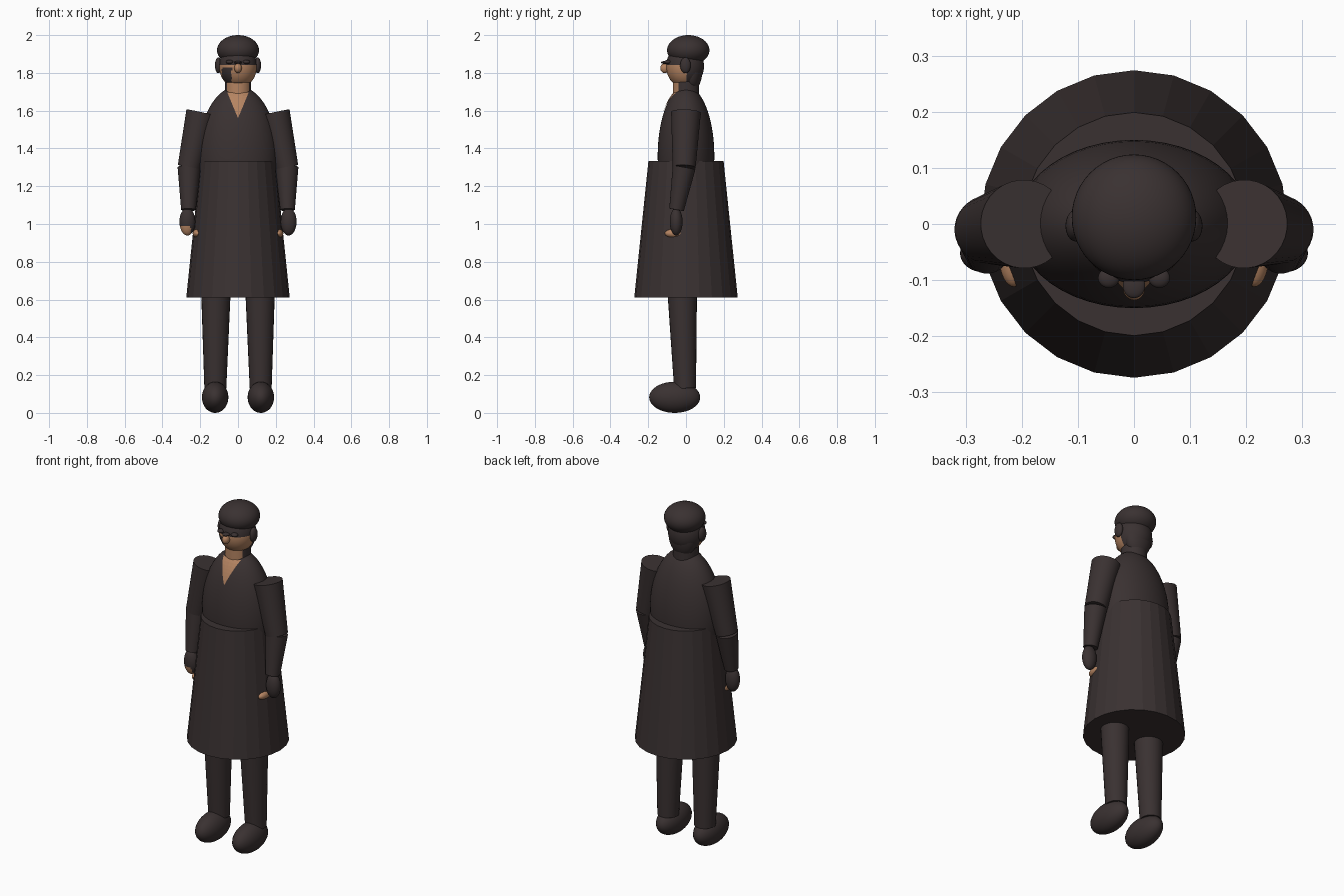
import bpy, math
from mathutils import Vector

cube = bpy.data.objects.get("Cube")
if cube:
    bpy.data.objects.remove(cube, do_unlink=True)


def material(name, rgb):
    m = bpy.data.materials.new(name)
    m.use_nodes = True
    m.diffuse_color = (*rgb, 1)
    m.node_tree.nodes["Principled BSDF"].inputs["Base Color"].default_value = (*rgb, 1)
    return m


dark = material("dark_cloth", (0.042, 0.031, 0.031))
skin = material("skin", (0.46, 0.23, 0.12))


def finish(name, mats, smooth=True):
    ob = bpy.context.object
    ob.name = name
    for m in mats:
        ob.data.materials.append(m)
    if smooth:
        bpy.ops.object.shade_smooth_by_angle(angle=math.radians(35))
    return ob


def paint(ob, rule):
    """Give faces the second material where rule(world centre) holds."""
    bpy.context.view_layer.update()
    for p in ob.data.polygons:
        p.material_index = int(rule(ob.matrix_world @ p.center))


def ellipsoid(name, centre, radii, mats=(dark,), segs=32, rings=20):
    bpy.ops.mesh.primitive_uv_sphere_add(segments=segs, ring_count=rings, radius=1, location=centre)
    bpy.context.object.scale = radii
    return finish(name, mats)


def limb(name, start, end, r_start, r_end, mats=(dark,), sides=24, smooth=True):
    """Capped tapered tube between two points."""
    a, b = Vector(start), Vector(end)
    axis = b - a
    bpy.ops.mesh.primitive_cone_add(vertices=sides, radius1=r_start, radius2=r_end,
                                    depth=axis.length, location=(a + b) / 2)
    ob = bpy.context.object
    ob.rotation_mode = 'QUATERNION'
    ob.rotation_quaternion = Vector((0, 0, 1)).rotation_difference(axis)
    return finish(name, mats, smooth)


# Coat: faceted skirt and rounded torso
limb("coat_skirt", (0, 0, 0.61), (0, 0, 1.333), 0.274, 0.199, smooth=False)
chest_c, chest_r = Vector((0, 0, 1.36)), Vector((0.21, 0.15, 0.37))
ellipsoid("coat_torso", chest_c, chest_r, segs=48, rings=32)

# Open collar: thin plate hugging the chest
rows, cols = 8, 4
verts, faces = [], []
for i in range(rows + 1):
    t = i / rows
    z = 1.56 + 0.135 * t
    for j in range(cols + 1):
        x = 0.056 * t * (2 * j / cols - 1)
        depth = 1 - (x / chest_r.x) ** 2 - ((z - chest_c.z) / chest_r.z) ** 2
        verts.append((x, -chest_r.y * math.sqrt(max(depth, 0)) - 0.004, z))
for i in range(rows):
    for j in range(cols):
        k = i * (cols + 1) + j
        faces.append((k, k + 1, k + cols + 2, k + cols + 1))
mesh = bpy.data.meshes.new("open_collar")
mesh.from_pydata(verts, [], faces)
collar = bpy.data.objects.new("open_collar", mesh)
bpy.context.collection.objects.link(collar)
mesh.materials.append(skin)

# Neck: skin in front, dark behind
neck = limb("neck", (0, 0, 1.62), (0, 0, 1.76), 0.07, 0.07, (dark, skin), 32)
paint(neck, lambda c: c.y < -0.02 and abs(c.x) < 0.06)

# Head: skin face with hair, chin beard and one bearded cheek
head = ellipsoid("head", (0, -0.005, 1.835), (0.1, 0.1, 0.115), (dark, skin), 64, 48)


def is_face(c):
    cheek = -0.085 < c.x < -0.033 and c.y < -0.03 and c.z < 1.825
    return c.y < 0.005 and 1.748 < c.z < 1.845 and not cheek


paint(head, is_face)
ellipsoid("back_hair", (0, 0.03, 1.82), (0.085, 0.057, 0.12))
ellipsoid("cap", (0, 0.012, 1.92), (0.111, 0.112, 0.08), segs=48, rings=28)
ellipsoid("nose", (0, -0.112, 1.825), (0.02, 0.024, 0.026), (skin,))
ellipsoid("nose_bridge", (0, -0.11, 1.855), (0.02, 0.022, 0.008))

# Paired parts
for side, s in (("left", 1), ("right", -1)):
    ellipsoid(side + "_ear", (s * 0.104, -0.003, 1.84), (0.018, 0.028, 0.042))
    ellipsoid(side + "_eye", (s * 0.045, -0.096, 1.858), (0.019, 0.018, 0.011))

    # Sleeves bend forward at the elbow
    elbow = (s * 0.259, -0.01, 1.3)
    wrist = (s * 0.262, -0.05, 1.075)
    limb(side + "_upper_sleeve", (s * 0.196, 0, 1.59), elbow, 0.079, 0.061, sides=32)
    limb(side + "_lower_sleeve", elbow, wrist, 0.061, 0.039, sides=32)

    # Gloved hand with bare fingertips, and the bare patch at the coat
    hand = ellipsoid(side + "_hand", (s * 0.268, -0.052, 1.012), (0.042, 0.034, 0.073), (dark, skin))
    paint(hand, lambda c: c.z < 0.985 and c.y < -0.05 and c.x < -0.25)
    ellipsoid(side + "_pocket_patch", (s * 0.214, -0.06, 0.95), (0.026, 0.052, 0.024), (skin,))

    # Legs and rounded shoes
    limb(side + "_leg", (s * 0.12, -0.005, 0.13), (s * 0.117, -0.02, 0.64), 0.058, 0.078)
    ellipsoid(side + "_shoe", (s * 0.121, -0.06, 0.0825), (0.07, 0.135, 0.0825))
